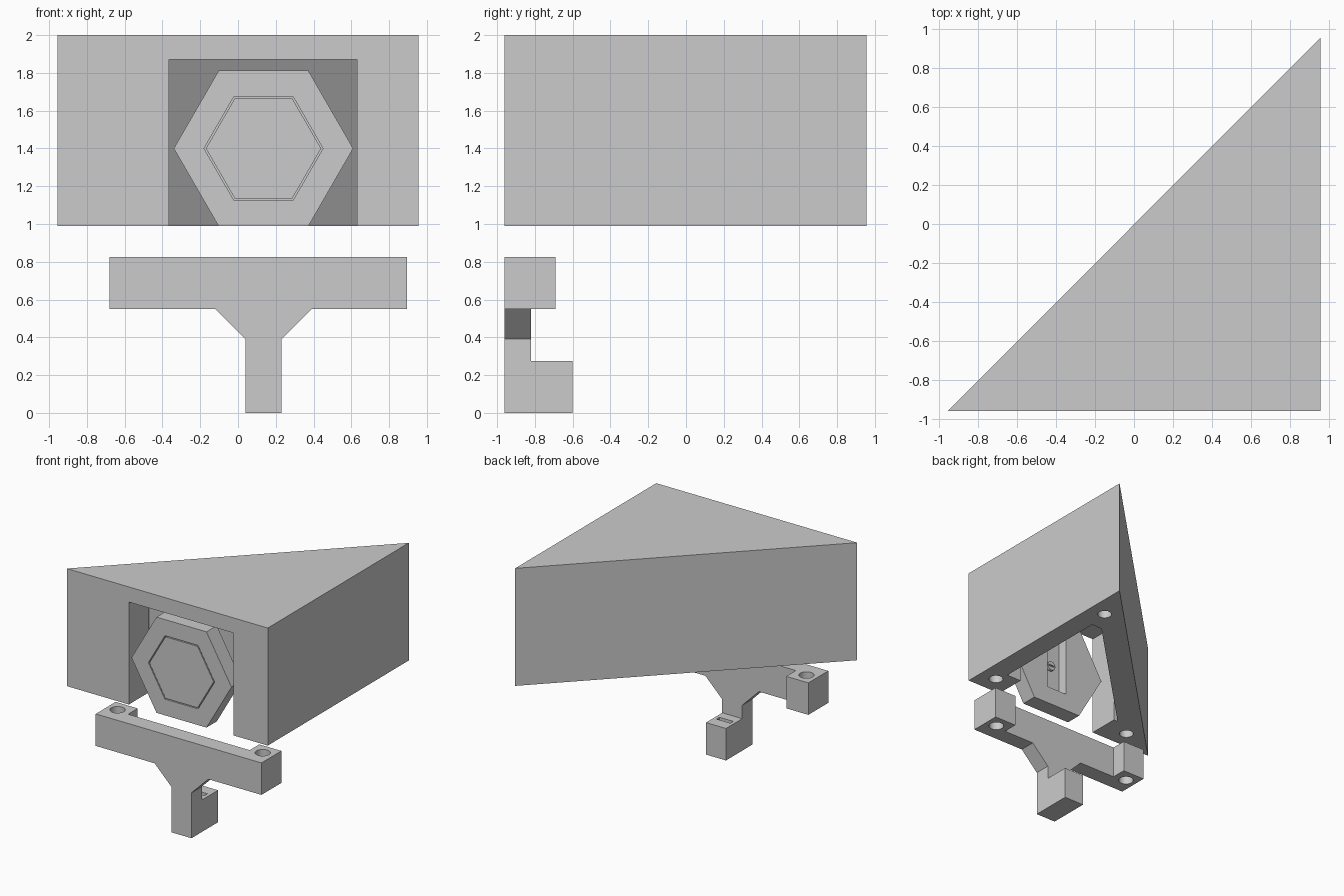
import bpy, bmesh
from math import cos, sin, radians
from mathutils import Vector

if "Cube" in bpy.data.objects:
    bpy.data.objects.remove(bpy.data.objects["Cube"])


def prism(name, pts, lo, hi, axis):
    """Extrude a 2D outline along an axis: Z uses (x,y), Y uses (x,z), X uses (y,z)."""
    place = {'Z': lambda a, b, t: (a, b, t),
             'Y': lambda a, b, t: (a, t, b),
             'X': lambda a, b, t: (t, a, b)}[axis]
    bm = bmesh.new()
    face = bm.faces.new([bm.verts.new(place(a, b, lo)) for a, b in pts])
    out = bmesh.ops.extrude_face_region(bm, geom=[face])
    shift = Vector(place(0, 0, hi - lo))
    verts = [v for v in out['geom'] if isinstance(v, bmesh.types.BMVert)]
    bmesh.ops.translate(bm, verts=verts, vec=shift)
    bmesh.ops.recalc_face_normals(bm, faces=bm.faces)
    mesh = bpy.data.meshes.new(name)
    bm.to_mesh(mesh)
    bm.free()
    ob = bpy.data.objects.new(name, mesh)
    bpy.context.collection.objects.link(ob)
    return ob


def ring(cx, cy, r, n):
    return [(cx + r * cos(radians(360 * i / n)), cy + r * sin(radians(360 * i / n)))
            for i in range(n)]


def rect(a0, a1, b0, b1):
    return [(a0, b0), (a1, b0), (a1, b1), (a0, b1)]


def cut(ob, *cutters):
    for c in cutters:
        m = ob.modifiers.new('cut', 'BOOLEAN')
        m.operation, m.solver, m.object = 'DIFFERENCE', 'EXACT', c
        bpy.context.view_layer.objects.active = ob
        bpy.ops.object.modifier_apply(modifier=m.name)
        bpy.data.objects.remove(c)


def smooth(ob):
    bpy.ops.object.select_all(action='DESELECT')
    ob.select_set(True)
    bpy.context.view_layer.objects.active = ob
    bpy.ops.object.shade_smooth_by_angle(angle=radians(30))


F = -0.96  # front plane

# Triangular housing with an inner chamber and three screw bosses
housing = prism('wedge_housing', [(-.955, F), (.955, F), (.955, .955)], .99, 2.0, 'Z')
chamber = [(-.365, -1.1), (.63, -1.1), (.63, -.69), (.77, -.69), (.77, .385),
           (.67, .385), (-.405, -.69), (-.365, -.69)]
cut(housing, prism('chamber', chamber, .8, 1.87, 'Z'))
for x, y in [(.80, -.80), (-.59, -.80), (.80, .58)]:
    cut(housing, prism('hole', ring(x, y, .057, 24), .8, 1.3, 'Z'))
smooth(housing)

# Hexagonal plate: grooved front, slotted back
HX, HZ = .135, 1.4
plate = prism('hex_plate', ring(HX, HZ, .475, 6), F, -.82, 'Y')
groove = prism('groove', ring(HX, HZ, .315, 6), -1.0, -.92, 'Y')
cut(groove, prism('core', ring(HX, HZ, .305, 6), -1.1, -.8, 'Y'))
cut(plate, groove,
    prism('slot', rect(HX - .1, HX + .1, 1.14, 1.66), -.91, -.7, 'Y'))
screw = prism('plate_screw', ring(HX, HZ, .04, 20), -.91, -.885, 'Y')
cut(screw, prism('drive', rect(HX - .03, HX + .03, HZ - .006, HZ + .006), -.895, -.8, 'Y'))
smooth(screw)

# Bracket crossbar with thick drilled ends
bar = prism('bracket_bar', [(-.68, F), (.895, F), (.895, -.69), (.685, -.69),
                            (.685, -.82), (-.47, -.82), (-.47, -.69), (-.68, -.69)],
            .55, .825, 'Z')
for x in (-.585, .795):
    cut(bar, prism('hole', ring(x, -.80, .06, 24), .4, 1.0, 'Z'))
smooth(bar)

# Flared neck, then stem with a forward-stepped foot
prism('bracket_neck', [(.04, .39), (.23, .39), (.39, .55), (-.12, .55)], F, -.82, 'Y')
stem = prism('bracket_stem', [(F, 0), (-.60, 0), (-.60, .275), (-.82, .275),
                              (-.82, .39), (F, .39)], .04, .23, 'X')
cut(stem, prism('slot', rect(.07, .20, -.74, -.70), .17, .4, 'Z'))
